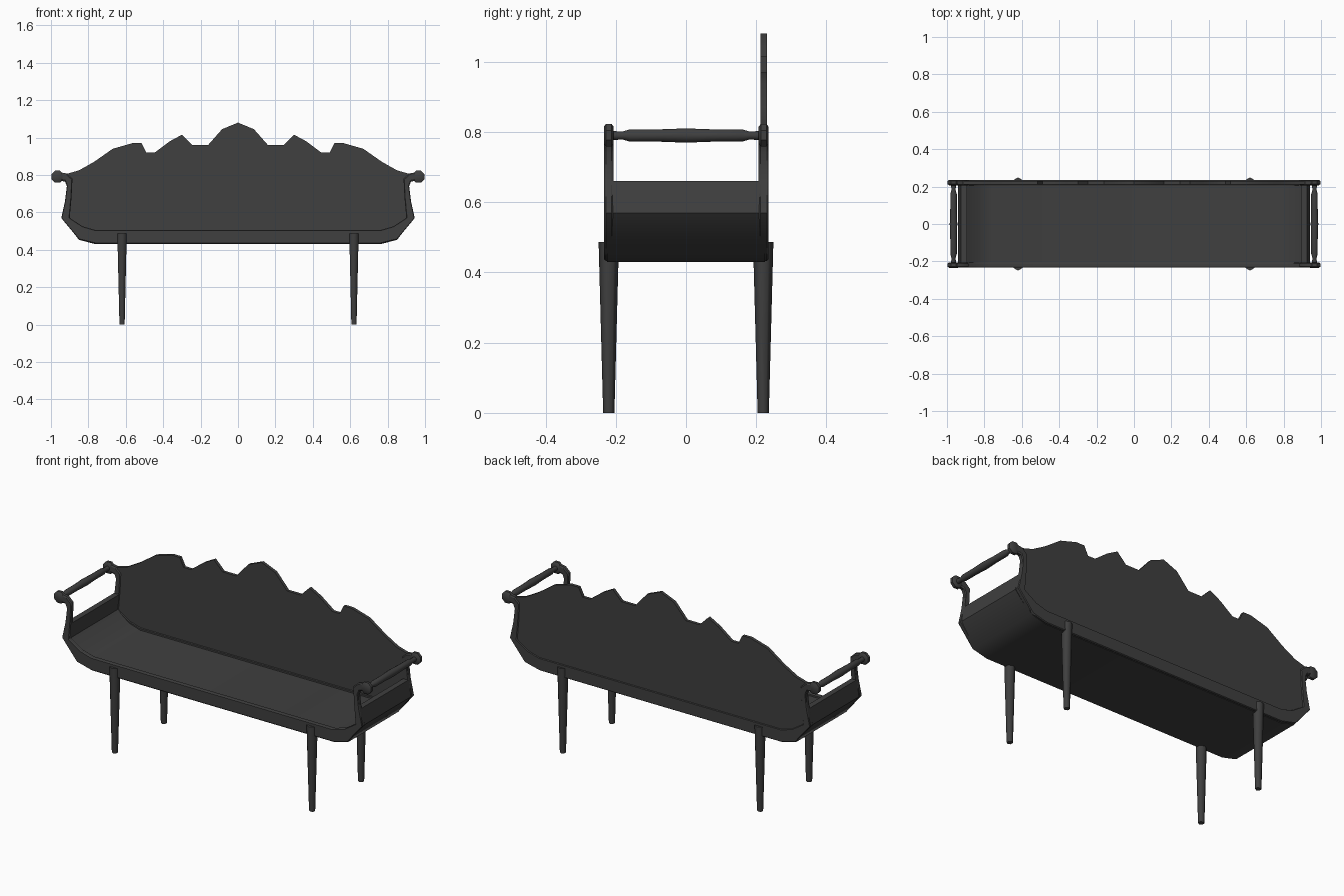
import bpy, bmesh, math
from mathutils import Matrix

cube = bpy.data.objects.get("Cube")
if cube:
    bpy.data.objects.remove(cube, do_unlink=True)

mat = bpy.data.materials.new("charcoal")
mat.use_nodes = True
charcoal = (0.05, 0.05, 0.05, 1)
mat.diffuse_color = charcoal
mat.node_tree.nodes["Principled BSDF"].inputs["Base Color"].default_value = charcoal


def finish(name, bm, angle=40):
    bmesh.ops.recalc_face_normals(bm, faces=bm.faces)
    mesh = bpy.data.meshes.new(name)
    bm.to_mesh(mesh)
    bm.free()
    mesh.materials.append(mat)
    obj = bpy.data.objects.new(name, mesh)
    bpy.context.collection.objects.link(obj)
    bpy.ops.object.select_all(action='DESELECT')
    obj.select_set(True)
    bpy.context.view_layer.objects.active = obj
    bpy.ops.object.shade_smooth_by_angle(angle=math.radians(angle))
    return obj


def extrude_y(bm, y0, y1):
    """Move the flat xz faces to y0 and thicken them to y1."""
    for v in bm.verts:
        v.co.y = y0
    new = bmesh.ops.extrude_face_region(bm, geom=bm.faces[:])["geom"]
    for v in new:
        if isinstance(v, bmesh.types.BMVert):
            v.co.y = y1


def mirrored(points):
    return points + [(-x, z) for x, z in reversed(points) if x > 0]


def ribbon(name, outer, inner, y0, y1):
    """Band between two mirrored profiles, extruded along y."""
    bm = bmesh.new()
    rows = [[bm.verts.new((x, 0, z)) for x, z in mirrored(p)] for p in (outer, inner)]
    for i in range(len(rows[0]) - 1):
        bm.faces.new((rows[0][i], rows[0][i + 1], rows[1][i + 1], rows[1][i]))
    extrude_y(bm, y0, y1)
    return finish(name, bm)


def lathe_y(name, x, z, profile, sides):
    """Turned part along y from (y, radius) pairs."""
    bm = bmesh.new()
    rings = []
    for y, r in profile:
        rings.append([bm.verts.new((x + r * math.cos(a), y, z + r * math.sin(a)))
                      for a in (2 * math.pi * (k + 0.5) / sides for k in range(sides))])
    for a, b in zip(rings, rings[1:]):
        for k in range(sides):
            n = (k + 1) % sides
            bm.faces.new((a[k], a[n], b[n], b[k]))
    bm.faces.new(rings[0])
    bm.faces.new(rings[-1])
    return finish(name, bm)


# Front and back frames with curled arms
frame_out = [(.955, .77), (.925, .765), (.915, .74), (.925, .66), (.945, .57), (.85, .455), (.76, .433)]
frame_in = [(.955, .815), (.915, .808), (.885, .78), (.89, .68), (.90, .57), (.83, .525), (.76, .505)]
for name, y0, y1 in (("front_frame", -.233, -.207), ("back_frame", .207, .235)):
    frame = ribbon(name, frame_out, frame_in, y0, y1)
    bev = frame.modifiers.new("soft_edges", 'BEVEL')
    bev.width = .005
    bev.limit_method = 'ANGLE'
    bev.angle_limit = math.radians(60)

# Curved seat shell that rises at both ends
ribbon("seat_shell",
       [(.925, .66), (.942, .57), (.85, .453), (.76, .43)],
       [(.893, .66), (.903, .572), (.83, .515), (.76, .493)], -.225, .225)

# Scalloped backrest panel
crest = [(0, 1.08), (.085, 1.045), (.16, .96), (.245, .96), (.30, 1.015), (.365, .98),
         (.445, .92), (.49, .92), (.515, .97), (.565, .97), (.67, .94), (.77, .87),
         (.85, .825), (.92, .805)]
edge = [(.90, .75), (.905, .68), (.92, .57), (.84, .49), (.76, .46)]
bm = bmesh.new()
bm.faces.new([bm.verts.new((x, 0, z)) for x, z in mirrored(crest + edge)])
extrude_y(bm, .212, .23)
finish("backrest", bm)

# Arm rails and scroll ends
rail = [(.21, .013), (.18, .012), (.16, .018), (.08, .018), (0, .021)]
rail = [(-y, r) for y, r in rail] + [(y, r) for y, r in reversed(rail[:-1])]
for side, x in (("left", .965), ("right", -.965)):
    lathe_y(side + "_arm_rail", x, .79, rail, 12)
    for end, y in (("front", -.22), ("back", .221)):
        knob = [(y - .014, .026), (y - .008, .035), (y + .008, .035), (y + .014, .026)]
        lathe_y(f"{side}_{end}_scroll", x, .791, knob, 8)

# Tapered six-sided legs
for side, x in (("left", .62), ("right", -.62)):
    for end, y in (("front", -.22), ("back", .22)):
        bm = bmesh.new()
        bmesh.ops.create_cone(bm, cap_ends=True, segments=6, radius1=.016, radius2=.029, depth=.487)
        lowest = min(bm.verts, key=lambda v: v.co.z)
        # Turn a corner of the hexagon towards the front
        turn = math.pi / 2 - math.atan2(lowest.co.y, lowest.co.x)
        bm.transform(Matrix.Translation((x, y, .2435)) @ Matrix.Rotation(turn, 4, 'Z'))
        finish(f"{side}_{end}_leg", bm, 65)
